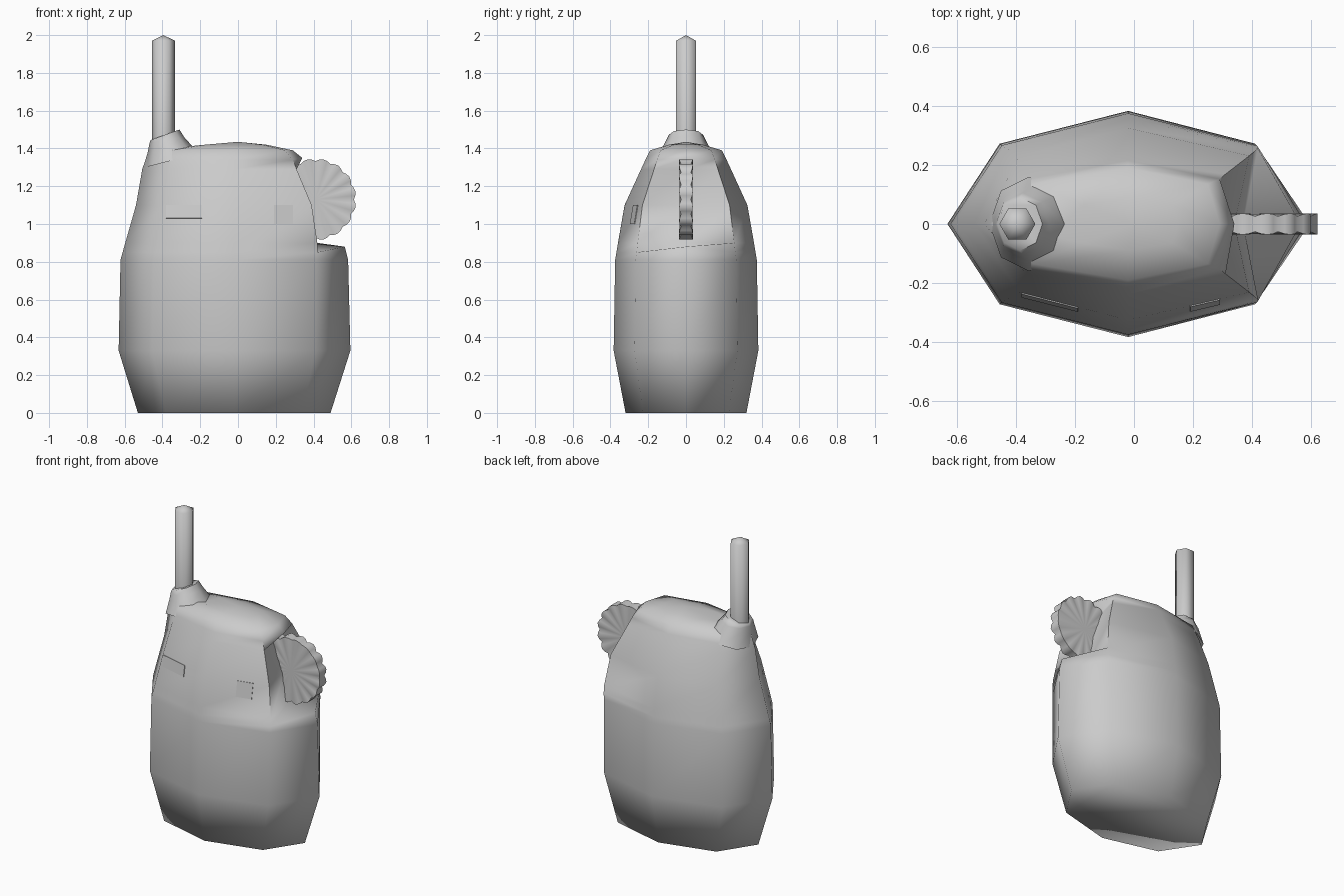
import bpy, bmesh, math
from mathutils import Vector

if "Cube" in bpy.data.objects:
    bpy.data.objects.remove(bpy.data.objects["Cube"])

grey = bpy.data.materials.new("plain grey")
grey.diffuse_color = (0.6, 0.6, 0.6, 1)
grey.use_nodes = True
grey.node_tree.nodes["Principled BSDF"].inputs["Base Color"].default_value = grey.diffuse_color


def finish(name, bm, angle):
    """Turn a bmesh into a smooth-shaded object with outward normals."""
    bmesh.ops.recalc_face_normals(bm, faces=bm.faces)
    mesh = bpy.data.meshes.new(name)
    bm.to_mesh(mesh)
    bm.free()
    mesh.materials.append(grey)
    ob = bpy.data.objects.new(name, mesh)
    bpy.context.collection.objects.link(ob)
    bpy.ops.object.select_all(action='DESELECT')
    ob.select_set(True)
    bpy.context.view_layer.objects.active = ob
    bpy.ops.object.shade_smooth_by_angle(angle=math.radians(angle))
    return ob


def loft(name, rings, top=None, angle=80):
    """Skin equal-length rings, cap the bottom, close the top with a fan or a cap."""
    bm = bmesh.new()
    loops = [[bm.verts.new(p) for p in ring] for ring in rings]
    n = len(loops[0])
    for a, b in zip(loops, loops[1:]):
        for i in range(n):
            j = (i + 1) % n
            bm.faces.new((a[i], a[j], b[j], b[i]))
    bm.faces.new(loops[0])
    if top:
        tip = bm.verts.new(top)
        for i in range(n):
            bm.faces.new((loops[-1][i], loops[-1][(i + 1) % n], tip))
    else:
        bm.faces.new(loops[-1])
    return finish(name, bm, angle)


def body_ring(z, left, corner, tip, side, tip_z=None, left_z=None):
    """Eight-sided section, mirrored across y."""
    tip_z = z if tip_z is None else tip_z
    left_z = z if left_z is None else left_z
    cl, cy = 0.72 * left, 0.71 * side
    return [(left, 0, left_z), (cl, -cy, z), (-0.02, -side, z), (corner, -cy, z),
            (tip, 0, tip_z), (corner, cy, z), (-0.02, side, z), (cl, cy, z)]


# Body, with the wheel notch and overhanging brow formed by the tip points
loft("body", [
    body_ring(0.00, -0.53, 0.34, 0.49, 0.32),
    body_ring(0.33, -0.632, 0.41, 0.595, 0.383),
    body_ring(0.81, -0.622, 0.415, 0.583, 0.375),
    body_ring(0.85, -0.611, 0.42, 0.565, 0.368, tip_z=0.88),
    body_ring(0.90, -0.597, 0.42, 0.37, 0.36),
    body_ring(1.10, -0.54, 0.39, 0.34, 0.325),
    body_ring(1.29, -0.507, 0.31, 0.27, 0.238),
    body_ring(1.34, -0.49, 0.29, 0.34, 0.215, tip_z=1.35),
    body_ring(1.39, -0.475, 0.25, 0.29, 0.19),
    body_ring(1.42, -0.24, 0.13, 0.15, 0.09, left_z=1.40),
], top=(0, 0, 1.435))


# Flared neck with a slanted rim
def neck_ring(left, right, half, zl, zr):
    pts = []
    for i in range(8):
        a = i * math.tau / 8
        t = (1 + math.cos(a)) / 2
        pts.append((left + (right - left) * t, half * math.sin(a), zl + (zr - zl) * t))
    return pts


loft("antenna_neck", [
    neck_ring(-0.49, -0.22, 0.16, 1.30, 1.37),
    neck_ring(-0.475, -0.24, 0.125, 1.395, 1.41),
    neck_ring(-0.468, -0.285, 0.105, 1.43, 1.46),
    neck_ring(-0.462, -0.31, 0.09, 1.445, 1.50),
], angle=60)


# Six-sided antenna with a shallow point
def hexagon(z):
    return [(-0.395 + 0.061 * math.cos(i * math.tau / 6),
             0.061 * math.sin(i * math.tau / 6), z) for i in range(6)]


loft("antenna", [hexagon(1.38), hexagon(1.97)], top=(-0.395, 0, 2.0), angle=65)

# Scalloped thumb wheel: lobed rim with shallow radial grooves
bm = bmesh.new()
LOBES, STEPS = 16, 4
N = LOBES * STEPS
front, back = [], []
for i in range(N):
    a = i * math.tau / N
    bulge = math.sin(math.pi * (i % STEPS) / STEPS)
    r = 0.203 + 0.013 * bulge
    half = 0.026 + 0.010 * bulge
    x, z = 0.41 + r * math.cos(a), 1.13 + r * math.sin(a)
    front.append(bm.verts.new((x, -half, z)))
    back.append(bm.verts.new((x, half, z)))
hub_f = bm.verts.new((0.41, -0.034, 1.13))
hub_b = bm.verts.new((0.41, 0.034, 1.13))
for i in range(N):
    j = (i + 1) % N
    bm.faces.new((front[i], front[j], back[j], back[i]))
    bm.faces.new((front[i], front[j], hub_f))
    bm.faces.new((back[i], back[j], hub_b))
finish("thumb_wheel", bm, 50)


# Thin plates lying on the front of the body between heights 0.90 and 1.10
def front_point(x, z):
    t = (z - 0.90) / 0.20
    side = 0.36 - 0.035 * t
    corner = 0.42 - 0.03 * t if x > -0.02 else 0.72 * (-0.597 + 0.057 * t)
    u = (x + 0.02) / (corner + 0.02)
    return Vector((x, -side * (1 - 0.29 * u), z))


def plate(name, x0, x1, z0, z1):
    base = [front_point(x, z) for x, z in ((x0, z0), (x1, z0), (x1, z1), (x0, z1))]
    out = (base[1] - base[0]).cross(base[3] - base[0]).normalized()
    loft(name, [[p - out * 0.003 for p in base], [p + out * 0.004 for p in base]], angle=30)


plate("front_button", 0.19, 0.29, 1.00, 1.10)
plate("front_strip", -0.38, -0.19, 1.03, 1.10)
